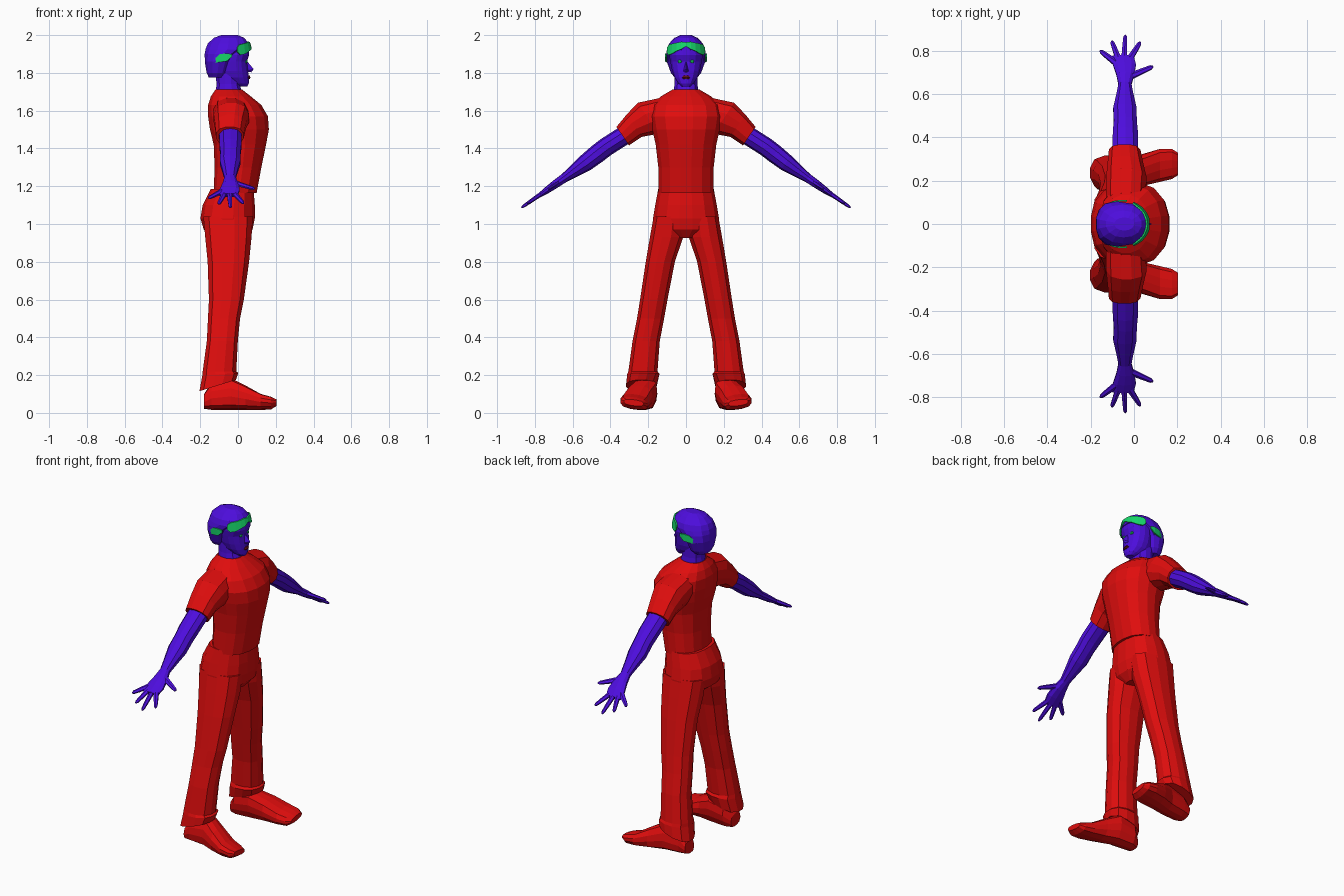
import bpy, bmesh, math
from mathutils import Vector


def material(name, rgb):
    m = bpy.data.materials.new(name)
    m.diffuse_color = (*rgb, 1)
    return m


RED = material("red cloth", (0.74, 0.004, 0.004))
PURPLE = material("purple skin", (0.075, 0.004, 0.72))
GREEN = material("green trim", (0.008, 0.66, 0.14))
DARK = material("dark lips", (0.12, 0.004, 0.01))


def make(name, verts, faces, mat):
    bm = bmesh.new()
    vs = [bm.verts.new(v) for v in verts]
    for f in faces:
        bm.faces.new([vs[i] for i in f])
    bmesh.ops.recalc_face_normals(bm, faces=bm.faces)
    me = bpy.data.meshes.new(name)
    bm.to_mesh(me)
    bm.free()
    me.materials.append(mat)
    ob = bpy.data.objects.new(name, me)
    bpy.context.collection.objects.link(ob)
    return ob


def oval(c, u, v, n, e):
    """Superellipse ring around c spanned by half-axes u and v."""
    c, u, v = Vector(c), Vector(u), Vector(v)
    out = []
    for i in range(n):
        a = 2 * math.pi * (i + 0.5) / n
        p, q = math.cos(a), math.sin(a)
        k = (abs(p) ** e + abs(q) ** e) ** (-1 / e)
        out.append(c + u * p * k + v * q * k)
    return out


def loft(name, rings, mat):
    n = len(rings[0])
    verts = [p for r in rings for p in r]
    faces = [(k * n + i, k * n + (i + 1) % n, (k + 1) * n + (i + 1) % n, (k + 1) * n + i)
             for k in range(len(rings) - 1) for i in range(n)]
    faces += [tuple(range(n)), tuple(range(len(verts) - n, len(verts)))]
    return make(name, verts, faces, mat)


def stack(name, rows, mat, n=16, e=2.3, s=1):
    """Upright loft; rows are z, x back, x front, y inner, y outer, optional tilt."""
    rings = []
    for z, xb, xf, y0, y1, *t in rows:
        rings.append(oval(((xb + xf) / 2, s * (y0 + y1) / 2, z),
                          ((xf - xb) / 2, 0, t[0] if t else 0), (0, (y1 - y0) / 2, 0), n, e))
    return loft(name, rings, mat)


def centred(rows):
    return [(z, b, f, -h, h) for z, b, f, h in rows]


def limb(name, rows, mat, s, n=10, e=2.2):
    """Loft down the sloping arm; rows are y, z, x centre, half x, half thickness."""
    return loft(name, [oval((x, s * y, z), (hx, 0, 0), (0, s * .56 * ht, .83 * ht), n, e)
                       for y, z, x, hx, ht in rows], mat)


def union(base, others):
    for o in others:
        m = base.modifiers.new("join", 'BOOLEAN')
        m.operation, m.solver, m.object = 'UNION', 'EXACT', o
        bpy.context.view_layer.objects.active = base
        bpy.ops.object.modifier_apply(modifier=m.name)
        bpy.data.objects.remove(o)


# Shirt with short sleeves
shirt = stack("shirt", centred([
    (1.165, -.13, .10, .148), (1.30, -.125, .125, .148), (1.42, -.13, .15, .162),
    (1.50, -.15, .165, .18), (1.57, -.16, .16, .192), (1.63, -.16, .125, .18),
    (1.675, -.145, .07, .135), (1.712, -.12, .022, .072)]), RED)
union(shirt, [limb("sleeve", [
    (.08, 1.60, -.04, .09, .085), (.20, 1.56, -.035, .095, .10),
    (.275, 1.52, -.04, .083, .072), (.335, 1.465, -.043, .074, .06)], RED, s, 12, 2.5)
    for s in (1, -1)])

# Trousers: hips plus two spread legs
trousers = stack("trousers", centred([
    (1.185, -.145, .083, .148), (1.10, -.188, .09, .164), (1.03, -.20, .09, .176),
    (.97, -.182, .078, .172), (.925, -.12, .04, .06)]), RED, 16, 2.5)
union(trousers, [stack("leg", [
    (1.04, -.185, .08, .006, .172), (.93, -.175, .073, .014, .192), (.80, -.162, .06, .058, .214),
    (.60, -.155, .032, .097, .244), (.50, -.16, .012, .115, .26), (.38, -.166, 0, .138, .284),
    (.22, -.188, -.008, .15, .306), (.205, -.19, .002, .14, .312, .006),
    (.145, -.205, -.01, .155, .318, .03)], RED, 12, 2.6, s) for s in (1, -1)])

# Shoes, soles tipped up on the outer side
for s in (1, -1):
    rows = [(-.18, .015, .09, .225, .045), (-.14, .01, .15, .225, .06), (-.04, .01, .175, .235, .065),
            (.04, .01, .135, .258, .072), (.12, .01, .09, .272, .076), (.175, .012, .075, .277, .07),
            (.203, .03, .062, .277, .052)]
    rings = []
    for x, z0, z1, y, h in rows:
        slant = .5 * max(0, z1 - .08)
        rings.append(oval((x, s * (y - slant * .3), (z0 + z1) / 2 + .008),
                          (0, s * h, h * .13), (0, -s * slant * .3, (z1 - z0) / 2), 12, 3))
    loft("shoe", rings, RED)

# Arms, palms and fingers
for s in (1, -1):
    limb("arm", [(.31, 1.48, -.04, .062, .05), (.42, 1.41, -.04, .06, .05), (.47, 1.372, -.04, .055, .05),
                 (.53, 1.325, -.042, .056, .046), (.59, 1.282, -.042, .042, .035),
                 (.645, 1.243, -.042, .031, .024), (.69, 1.212, -.04, .043, .022),
                 (.735, 1.18, -.044, .055, .018), (.775, 1.152, -.05, .05, .012)], PURPLE, s)
    for x0, y0, x1, y1 in [(-.085, .745, -.157, .80), (-.073, .765, -.103, .845), (-.045, .77, -.04, .872),
                           (-.018, .765, .03, .84), (-.01, .685, .088, .727)]:
        zz = lambda y: 1.205 - (y - .70) * .69
        rows = []
        d = Vector((x1 - x0, (y1 - y0) * s, 0)).normalized()
        for t, r in ((0, .015), (.55, .0125), (.9, .010), (1, .004)):
            y = y0 + (y1 - y0) * t
            rows.append(oval((x0 + (x1 - x0) * t, s * y, zz(y)),
                             Vector((-d.y, d.x, -.69 * s * d.x)) * r,
                             (0, s * .56 * r * .8, .83 * r * .8), 6, 2))
        loft("finger", rows, PURPLE)

# Neck, face and hair
stack("neck", centred([(1.69, -.12, .025, .068), (1.74, -.115, .01, .062), (1.80, -.12, .01, .062)]), PURPLE, 12)
stack("face", centred([
    (1.728, .005, .05, .022), (1.745, -.04, .058, .042), (1.775, -.09, .058, .062),
    (1.81, -.10, .054, .074), (1.86, -.10, .048, .084), (1.895, -.10, .060, .09),
    (1.94, -.10, .056, .085)]), PURPLE, 16, 2.3)
stack("hair", centred([
    (1.775, -.155, -.07, .06), (1.80, -.167, -.05, .08), (1.86, -.177, -.025, .102),
    (1.90, -.178, .02, .104), (1.925, -.174, .062, .101), (1.955, -.162, .06, .09),
    (1.985, -.13, .035, .062), (2.0, -.09, 0, .03)]), PURPLE, 14, 2.2)
make("nose", [(.04, 0, 1.872), (.083, 0, 1.82), (.04, .02, 1.808), (.04, -.02, 1.808), (.07, 0, 1.803)],
     [(0, 1, 2), (0, 3, 1), (1, 4, 2), (1, 3, 4), (0, 2, 4, 3)], PURPLE)
stack("lips", centred([(1.768, .04, .063, .016), (1.775, .04, .067, .022), (1.785, .04, .063, .014)]), DARK, 8)
for s in (1, -1):
    stack("eye", [(1.853, .03, .049, .024, .040), (1.860, .03, .051, .02, .044),
                  (1.867, .03, .049, .024, .040)], GREEN, 8, 3, s)


# Green fringe: thin jagged strips curving round the brow and temples
def strip(name, rows, s):
    """rows are angle from the front, low z, high z."""
    verts = []
    for a, z0, z1 in rows:
        a = math.radians(a)
        for z in (z0, z1):
            k = 1 - max(0, z - 1.925) * 2.5
            for d in (0, .008):
                verts.append((-.055 + (.122 * k + d) * math.cos(a), s * (.104 * k + d) * math.sin(a), z))
    faces = [(0, 1, 3, 2), tuple(len(verts) - 4 + i for i in (0, 1, 3, 2))]
    for i in range(0, len(verts) - 4, 4):
        faces += [(i + p, i + q, i + q + 4, i + p + 4) for p, q in ((0, 1), (1, 3), (3, 2), (2, 0))]
    make(name, verts, faces, GREEN)


for s in (1, -1):
    strip("front_fringe", [(0, 1.94, 1.962), (14, 1.925, 1.965), (28, 1.915, 1.96), (44, 1.90, 1.955),
                           (58, 1.895, 1.95), (66, 1.91, 1.935)], s)
    strip("side_fringe", [(80, 1.885, 1.90), (92, 1.862, 1.903), (108, 1.857, 1.90), (122, 1.855, 1.875)], s)
